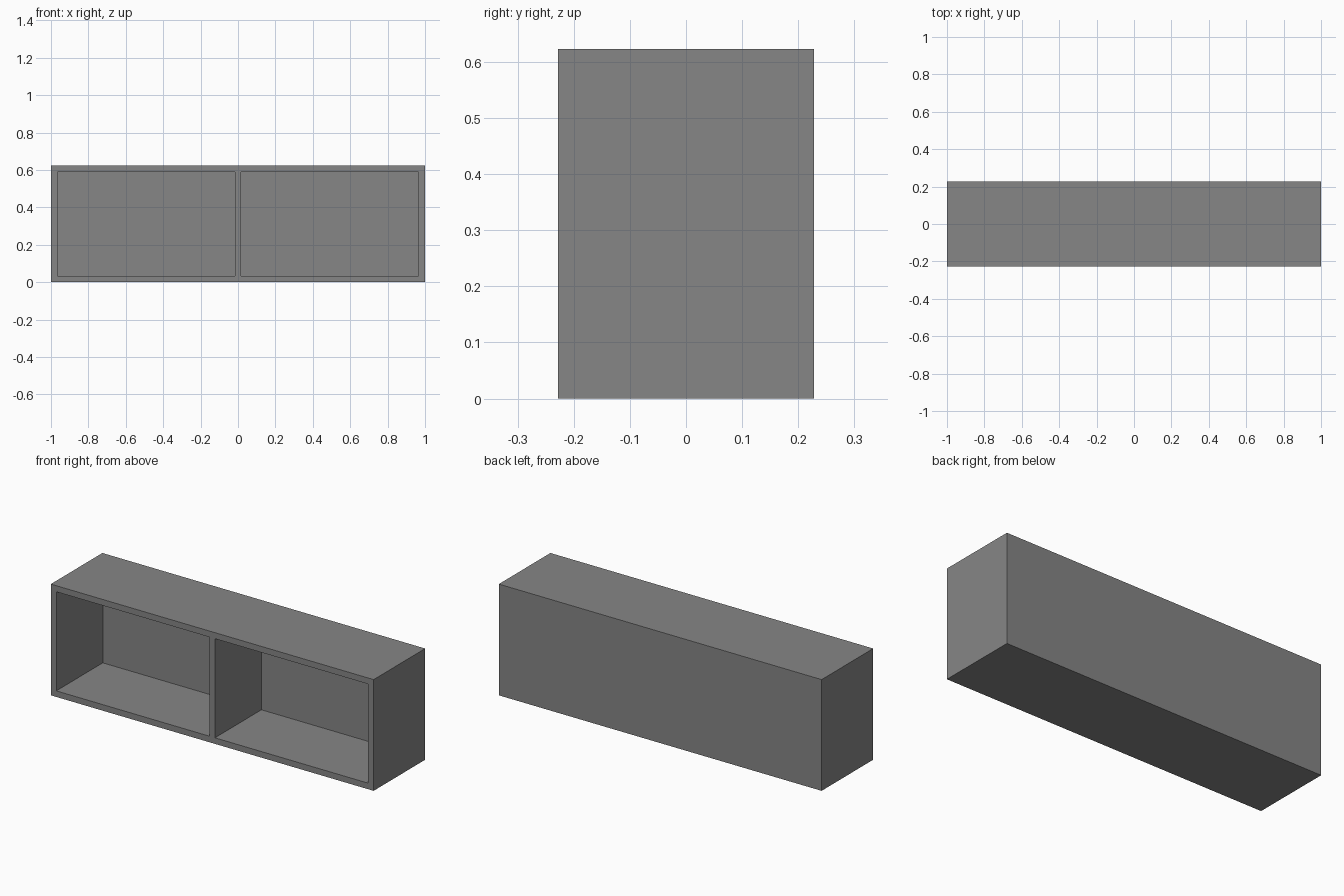
import bpy

default = bpy.data.objects.get("Cube")
if default:
    bpy.data.objects.remove(default, do_unlink=True)

WIDTH, DEPTH, HEIGHT = 2.0, 0.456, 0.623
BOARD, BACK = 0.034, 0.045

# Single grey finish
grey = bpy.data.materials.new("grey")
grey.use_nodes = True
colour = (0.24, 0.24, 0.24, 1)
grey.diffuse_color = colour
grey.node_tree.nodes["Principled BSDF"].inputs["Base Color"].default_value = colour


def box(name, low, high):
    """Box spanning two opposite corners."""
    centre = [(a + b) / 2 for a, b in zip(low, high)]
    bpy.ops.mesh.primitive_cube_add(size=1, location=centre)
    ob = bpy.context.object
    ob.name = name
    ob.scale = [b - a for a, b in zip(low, high)]
    bpy.ops.object.transform_apply(location=True, rotation=False, scale=True)
    ob.data.materials.append(grey)
    return ob


# Cabinet body
front, rear = -DEPTH / 2, DEPTH / 2
cabinet = box("cabinet_shell", (-WIDTH / 2, front, 0), (WIDTH / 2, rear, HEIGHT))

# Two open compartments either side of the central divider
inner, outer = BOARD / 2, WIDTH / 2 - BOARD
for side, x0, x1 in (("right", -outer, -inner), ("left", inner, outer)):
    cutter = box(side + "_compartment_cutter",
                 (x0, front - 0.1, BOARD), (x1, rear - BACK, HEIGHT - BOARD))
    cutter.hide_render = True
    cut = cabinet.modifiers.new(side + "_compartment", 'BOOLEAN')
    cut.operation = 'DIFFERENCE'
    cut.solver = 'EXACT'
    cut.object = cutter
    bpy.context.view_layer.objects.active = cabinet
    bpy.ops.object.modifier_apply(modifier=cut.name)
    bpy.data.objects.remove(cutter, do_unlink=True)
